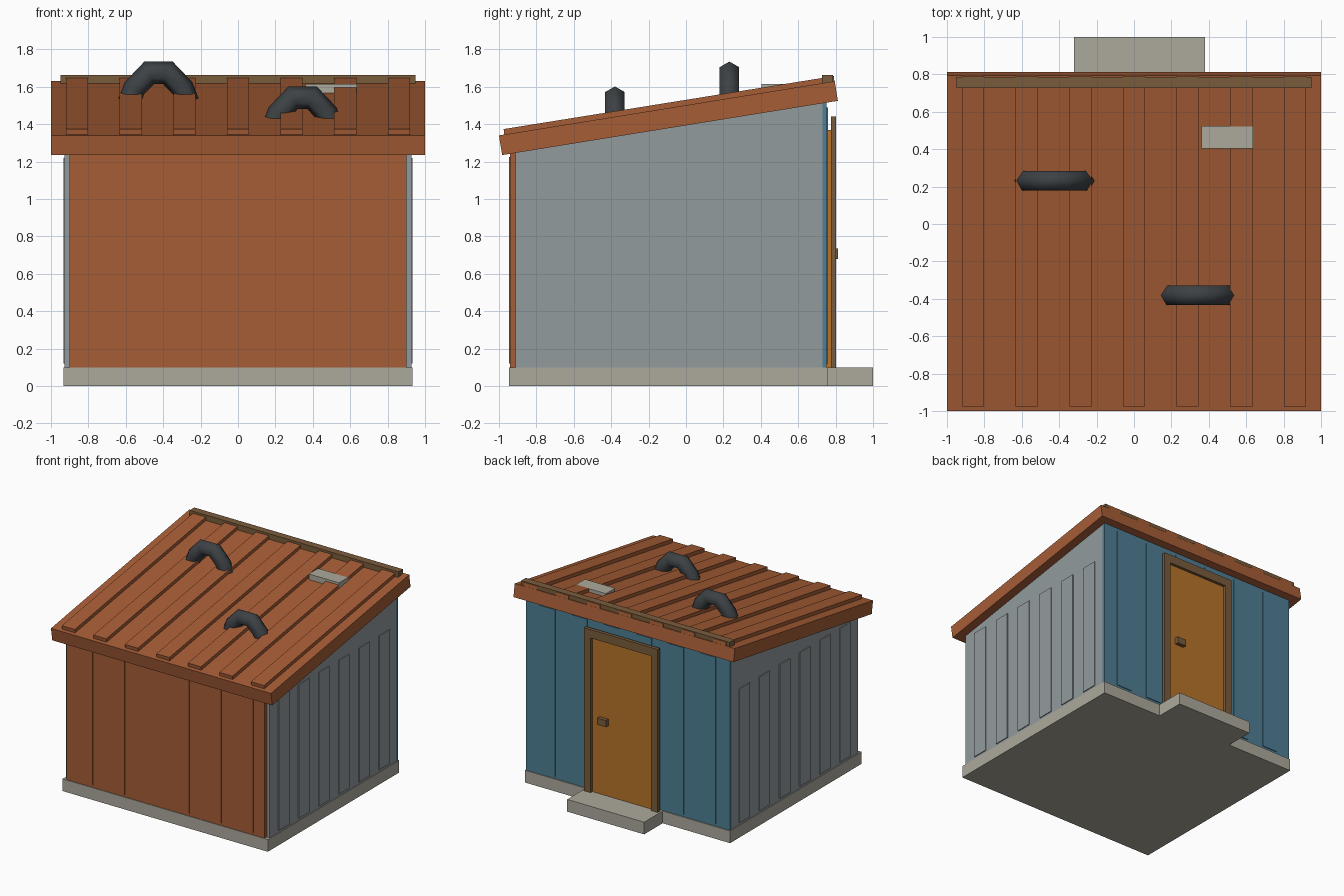
import bpy, bmesh, math
from mathutils import Vector, Matrix

if "Cube" in bpy.data.objects:
    bpy.data.objects.remove(bpy.data.objects["Cube"])


def material(name, hex_code):
    srgb = [int(hex_code[i:i + 2], 16) / 255 for i in (0, 2, 4)]
    m = bpy.data.materials.new(name)
    m.diffuse_color = [((c + .055) / 1.055) ** 2.4 for c in srgb] + [1]
    m.use_nodes = True
    m.node_tree.nodes["Principled BSDF"].inputs["Base Color"].default_value = m.diffuse_color
    return m


RUST = material("rust_paint", "A65D36")
BLUE = material("blue_paint", "4F7F96")
SIDING = material("grey_siding", "929B9E")
CONCRETE = material("concrete", "ACA99C")
DOOR = material("door_orange", "B8742A")
WOOD = material("brown_wood", "7A5C3C")
DARK = material("dark_pipe", "3C4144")


def finish(bm, name, mat):
    bmesh.ops.recalc_face_normals(bm, faces=bm.faces)
    me = bpy.data.meshes.new(name)
    bm.to_mesh(me)
    bm.free()
    ob = bpy.data.objects.new(name, me)
    bpy.context.collection.objects.link(ob)
    me.materials.append(mat)
    return ob


def add_box(bm, x, y, z):
    size = Vector((x[1] - x[0], y[1] - y[0], z[1] - z[0]))
    mid = Vector((sum(x), sum(y), sum(z))) / 2
    bmesh.ops.create_cube(bm, size=1, matrix=Matrix.Translation(mid) @ Matrix.Diagonal((*size, 1)))


def boxes(name, mat, *items):
    bm = bmesh.new()
    for item in items:
        add_box(bm, *item)
    return finish(bm, name, mat)


def prism(name, mat, profile, x0, x1):
    """Extrude a y-z outline along x."""
    bm = bmesh.new()
    face = bm.faces.new([bm.verts.new((x0, y, z)) for y, z in profile])
    ext = bmesh.ops.extrude_face_region(bm, geom=[face])
    bmesh.ops.translate(bm, vec=(x1 - x0, 0, 0),
                        verts=[v for v in ext["geom"] if isinstance(v, bmesh.types.BMVert)])
    return finish(bm, name, mat)


# Foundation and doorstep
boxes("foundation", CONCRETE, ((-.933, .933), (-.945, .76), (0, .1)))
boxes("doorstep", CONCRETE, ((-.32, .38), (.76, 1.0), (0, .1)))

# Front and back walls with raised vertical boards
board_x = [-.73 + .292 * i for i in range(6)]
boxes("front_wall", RUST, ((-.9, .9), (-.94, -.91), (.1, 1.245)))
boxes("front_boards", RUST, *[((x - .07, x + .07), (-.946, -.935), (.12, 1.225)) for x in board_x])
boxes("back_wall", BLUE, ((-.927, .927), (.73, .752), (.1, 1.515)))
boxes("back_boards", BLUE, *[((x - .07, x + .07), (.745, .758), (.12, 1.49)) for x in board_x])

# Side walls with sloping tops and raised boards
for name, s in (("right", 1), ("left", -1)):
    prism(name + "_wall", SIDING, [(-.912, .1), (.73, .1), (.73, 1.515), (-.912, 1.25)], s * .9, s * .927)
    xs = sorted((s * .92, s * .934))
    boxes(name + "_boards", SIDING,
          *[(xs, (y - .068, y + .068), (.12, 1.22)) for y in [-.735 + .261 * i for i in range(6)]])

# Door, frame and latch
boxes("door", DOOR, ((-.28, .34), (.752, .78), (.1, 1.37)))
boxes("door_frame", WOOD,
      ((-.305, -.245), (.775, .803), (.1, 1.37)),
      ((.305, .365), (.775, .803), (.1, 1.37)),
      ((-.305, .365), (.775, .803), (1.37, 1.44)))
boxes("door_latch", WOOD, ((.16, .24), (.775, .812), (.68, .735)))

# Sloping roof slab and its seven battens
slope = .29 / 1.795


def roof_z(y):
    return 1.34 + (y + 1) * slope


prism("roof_slab", RUST, [(-1, 1.34), (-.983, 1.235), (.812, 1.525), (.795, 1.63)], -1, 1)
for i in range(7):
    x = -.86 + i * .2867
    prism("roof_batten_%d" % (i + 1), RUST,
          [(-.97, roof_z(-.97) - .01), (.795, roof_z(.795) - .01),
           (.79, roof_z(.79) + .028), (-.975, roof_z(-.975) + .03)], x - .059, x + .059)

# Ridge bar and flat vent box
boxes("ridge_bar", WOOD, ((-.948, .948), (.727, .787), (1.618, 1.664)))
boxes("roof_vent_box", CONCRETE, ((.36, .635), (.405, .525), (1.55, 1.614)))


# Six-sided arched pipes
def pipe(name, cx, y, top, r=.06):
    half = [(.05, -.06), (.129, -.143), (.159, -.221), (.17, -.26)]
    pts = [Vector((-a, b)) for a, b in reversed(half)] + [Vector(p) for p in half]
    bm = bmesh.new()
    rings = []
    for i, p in enumerate(pts):
        d0 = (p - pts[max(i - 1, 0)]).normalized() if i else (pts[1] - p).normalized()
        d1 = (pts[i + 1] - p).normalized() if i < len(pts) - 1 else d0
        t = (d0 + d1).normalized()
        n = Vector((-t.y, t.x)) * r / t.dot(d0)
        ring = []
        for k in range(6):
            a = k * math.pi / 3
            ring.append(bm.verts.new((cx + p.x + n.x * math.cos(a), y + r * math.sin(a),
                                      top + p.y + n.y * math.cos(a))))
        rings.append(ring)
    for a, b in zip(rings, rings[1:]):
        for k in range(6):
            bm.faces.new((a[k], a[(k + 1) % 6], b[(k + 1) % 6], b[k])).smooth = True
    bm.faces.new(rings[0])
    bm.faces.new(rings[-1])
    finish(bm, name, DARK)


pipe("upper_pipe", -.425, .232, 1.735)
pipe("lower_pipe", .345, -.38, 1.602)
